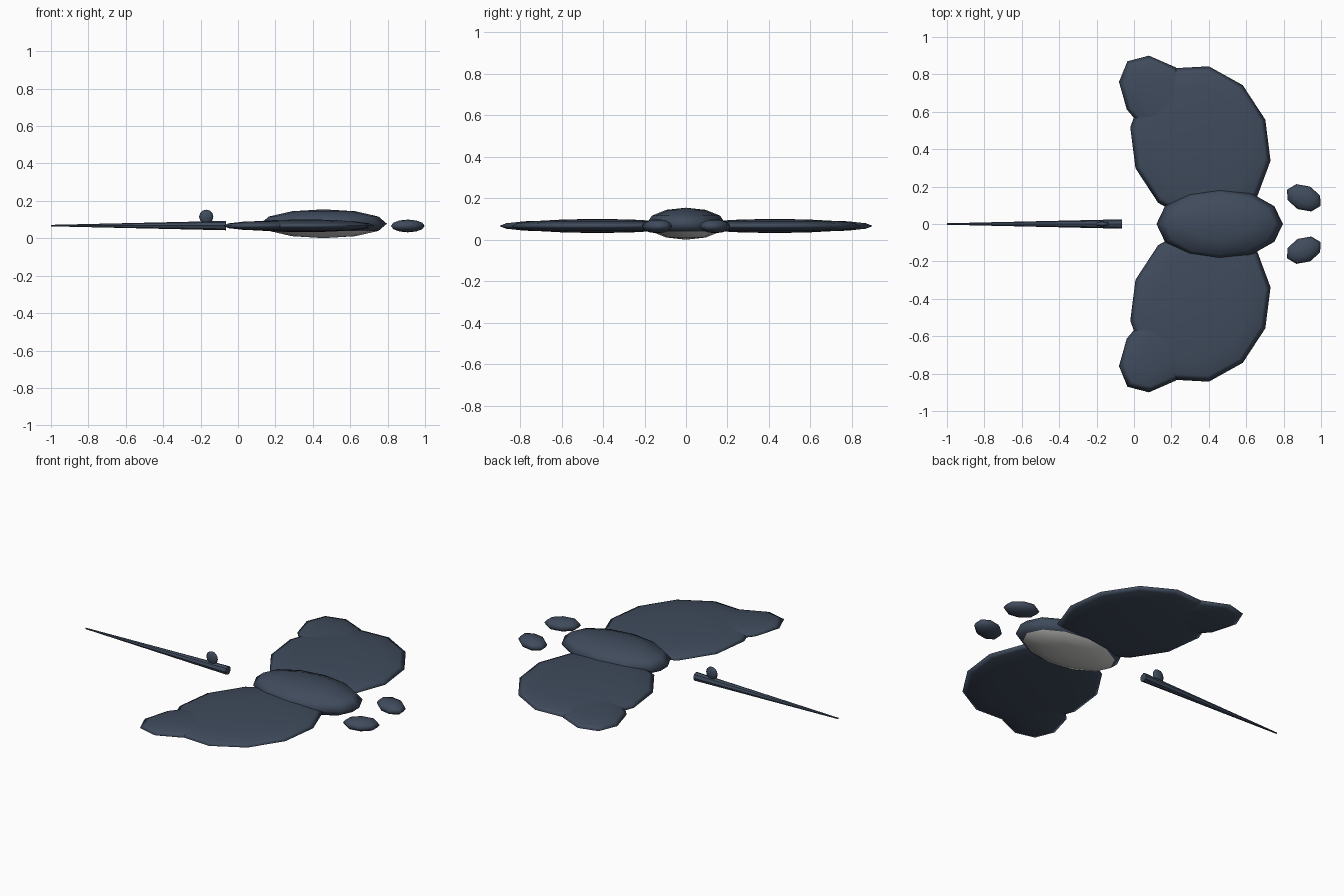
import bpy
import bmesh
from mathutils import Matrix

cube = bpy.data.objects.get("Cube")
if cube:
    bpy.data.objects.remove(cube, do_unlink=True)


def material(name, rgb):
    mat = bpy.data.materials.new(name)
    mat.use_nodes = True
    mat.diffuse_color = (*rgb, 1)
    mat.node_tree.nodes["Principled BSDF"].inputs["Base Color"].default_value = (*rgb, 1)
    return mat


slate = material("slate blue skin", (0.05, 0.07, 0.107))
pale = material("pale belly", (0.6, 0.6, 0.59))


def finish(name, bm):
    bmesh.ops.recalc_face_normals(bm, faces=bm.faces)
    for face in bm.faces:
        face.smooth = True
    mesh = bpy.data.meshes.new(name)
    bm.to_mesh(mesh)
    bm.free()
    mesh.materials.append(slate)
    obj = bpy.data.objects.new(name, mesh)
    bpy.context.collection.objects.link(obj)
    return obj


def blob(name, centre, axis_a, axis_b, height, sides, rings, side=1):
    """Flattened ball whose plan is spanned by two half-axes; side=-1 mirrors it in y."""
    placed = Matrix(((axis_a[0], axis_b[0], 0, centre[0]),
                     (axis_a[1], axis_b[1], 0, centre[1]),
                     (0, 0, height, centre[2]),
                     (0, 0, 0, 1)))
    mirror = Matrix.Diagonal((1, side, 1, 1))
    bm = bmesh.new()
    bmesh.ops.create_uvsphere(bm, u_segments=sides, v_segments=rings, radius=1,
                              matrix=mirror @ placed)
    return finish(name, bm)


# Central body, with the lower rings of faces painted as the pale belly
body = blob("body", (0.458, 0, 0.078), (0.338, 0), (0, 0.19), 0.077, 12, 6)
body.data.materials.append(pale)
for face in body.data.polygons:
    if face.center.z < 0.045:
        face.material_index = 1

# Paired wings, wing tips and head fins
for label, side in (("left", 1), ("right", -1)):
    blob(label + "_wing", (0.355, 0.428, 0.067), (0.375, -0.09), (0.045, 0.415),
         0.034, 12, 8, side)
    blob(label + "_wing_tip", (0.148, 0.66, 0.067), (0.218, -0.027), (-0.068, 0.24),
         0.026, 10, 6, side)
    blob(label + "_head_fin", (0.908, 0.14, 0.066), (0.087, 0.012), (-0.04, 0.073),
         0.034, 8, 6, side)

# Small dorsal fin on the tail
blob("dorsal_fin", (-0.17, 0, 0.115), (0.038, 0), (0, 0.014), 0.038, 8, 6)

# Whip tail tapering backwards
bm = bmesh.new()
tail_length = 0.935
bmesh.ops.create_cone(bm, cap_ends=True, segments=8, radius1=0.025, radius2=0.004,
                      depth=tail_length,
                      matrix=Matrix.Translation((-1 + tail_length / 2, 0, 0.068))
                      @ Matrix.Rotation(-1.5708, 4, "Y"))
tail = finish("tail", bm)
bpy.ops.object.select_all(action="DESELECT")
tail.select_set(True)
bpy.context.view_layer.objects.active = tail
bpy.ops.object.shade_smooth_by_angle()
